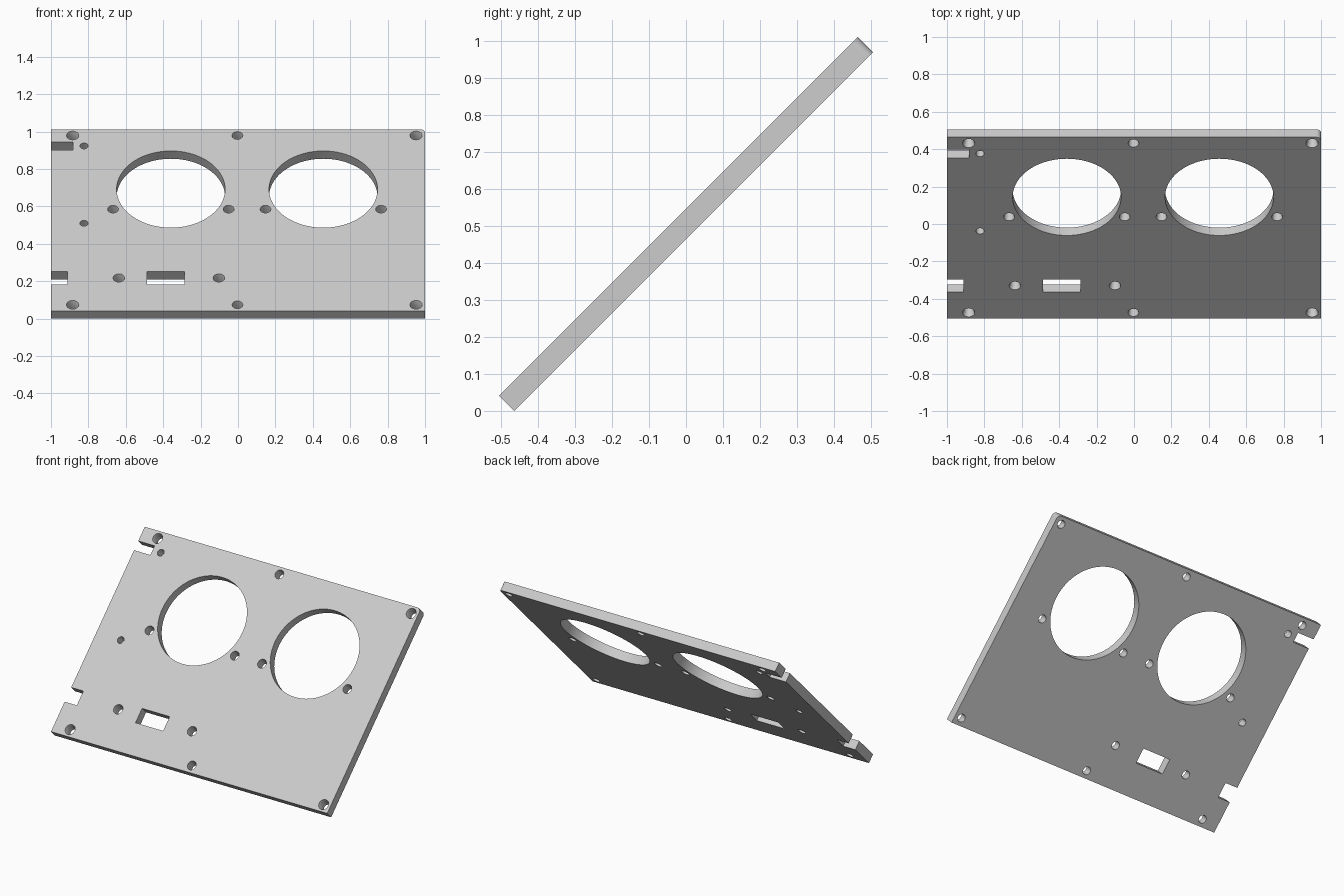
import bpy, bmesh, math
from mathutils import Matrix

if "Cube" in bpy.data.objects:
    bpy.data.objects.remove(bpy.data.objects["Cube"])

T = 0.059           # plate thickness
H = 0.686           # half length of the plate along its slope
grey = bpy.data.materials.new("light grey")
grey.diffuse_color = (0.6, 0.6, 0.6, 1)
grey.use_nodes = True
grey.node_tree.nodes["Principled BSDF"].inputs["Base Color"].default_value = grey.diffuse_color


def add_prism(bm, outline, z0, z1):
    """Extrude a counter-clockwise outline from z0 up to z1."""
    low = [bm.verts.new((x, y, z0)) for x, y in outline]
    high = [bm.verts.new((x, y, z1)) for x, y in outline]
    bm.faces.new(low[::-1])
    bm.faces.new(high)
    n = len(outline)
    for i in range(n):
        j = (i + 1) % n
        bm.faces.new((low[i], low[j], high[j], high[i]))


def add_hole(bm, x, y, r, segments=32, rim=None):
    """Round through cutter, flared towards the front face when rim is given."""
    zs = [(-T, r), (T, r)] if rim is None else [
        (-T, r), (T / 2 - 0.022, r), (T / 2 + 0.001, rim), (T, rim)]
    rings = [[bm.verts.new((x + q * math.cos(2 * math.pi * k / segments),
                            y + q * math.sin(2 * math.pi * k / segments), z))
              for k in range(segments)] for z, q in zs]
    bm.faces.new(rings[0][::-1])
    bm.faces.new(rings[-1])
    for a, b in zip(rings, rings[1:]):
        for k in range(segments):
            j = (k + 1) % segments
            bm.faces.new((a[k], a[j], b[j], b[k]))


def add_slot(bm, x0, x1, y0, y1):
    add_prism(bm, [(x0, y0), (x1, y0), (x1, y1), (x0, y1)], -T, T)


def make_object(name, bm):
    mesh = bpy.data.meshes.new(name)
    bm.to_mesh(mesh)
    bm.free()
    mesh.materials.append(grey)
    obj = bpy.data.objects.new(name, mesh)
    bpy.context.collection.objects.link(obj)
    return obj


# Plate with one rounded top corner
R = 0.025
corner = [(1 - R + R * math.cos(a), H - R + R * math.sin(a))
          for a in (math.pi / 2 * k / 6 for k in range(7))]
bm = bmesh.new()
add_prism(bm, [(-1, -H), (1, -H)] + corner + [(-1, H)], -T / 2, T / 2)
panel = make_object("panel", bm)

# All openings
bm = bmesh.new()
for x in (-0.359, 0.456):                       # large round openings
    add_hole(bm, x, 0.233, 0.29, 96)
    for side in (-1, 1):                        # screw holes beside them
        add_hole(bm, x + side * 0.309, 0.083, 0.025, rim=0.029)
for y in (-0.64, 0.64):                         # edge screw holes
    for x in (-0.884, 0.952):
        add_hole(bm, x, y, 0.025, rim=0.033)
    add_hole(bm, -0.003, y, 0.025, rim=0.029)
for x in (-0.637, -0.102):                      # screw holes by the window
    add_hole(bm, x, -0.437, 0.025, rim=0.031)
for y in (0.561, -0.024):                       # small holes
    add_hole(bm, -0.823, y, 0.022)
add_slot(bm, -0.487, -0.287, -0.486, -0.39)     # window
add_slot(bm, -1.1, -0.912, -0.486, -0.39)       # lower notch
add_slot(bm, -1.1, -0.882, 0.529, 0.591)        # upper notch
cutter = make_object("opening_cutter", bm)
cutter.hide_render = True

# Cut, then drop the cutter
cut = panel.modifiers.new("openings", 'BOOLEAN')
cut.operation = 'DIFFERENCE'
cut.solver = 'EXACT'
cut.object = cutter
bpy.context.view_layer.objects.active = panel
panel.select_set(True)
cutter.select_set(False)
bpy.ops.object.modifier_apply(modifier=cut.name)
bpy.data.objects.remove(cutter, do_unlink=True)
bpy.ops.object.shade_smooth_by_angle(angle=math.radians(25))

# Lean the plate back at 45 degrees, resting on its lower edge
panel.matrix_world = (Matrix.Translation((0, 0, (H + T / 2) / math.sqrt(2)))
                      @ Matrix.Rotation(math.radians(45), 4, 'X'))
